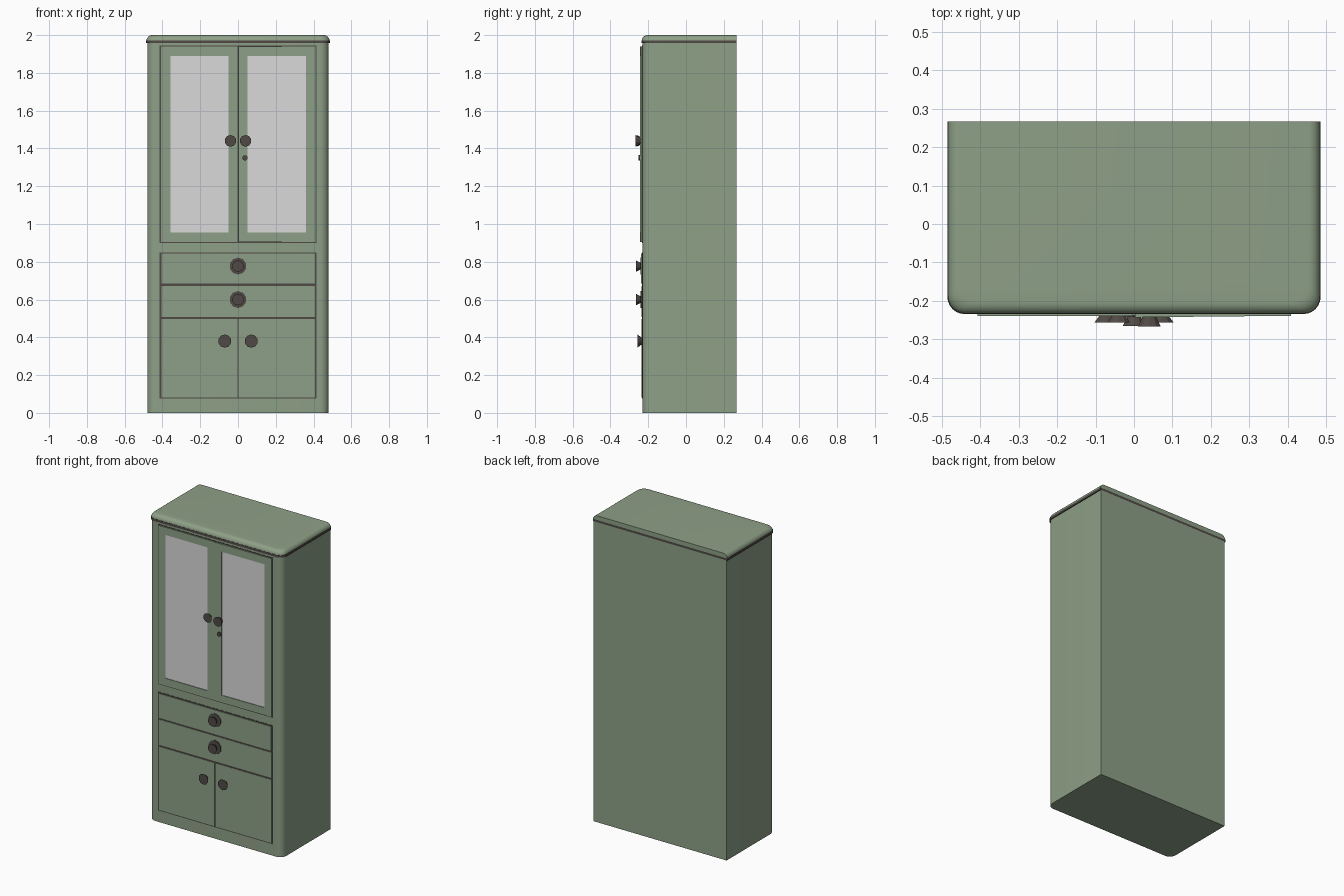
import bpy, bmesh, math
from mathutils import Matrix

if "Cube" in bpy.data.objects:
    bpy.data.objects.remove(bpy.data.objects["Cube"])


def material(name, rgb):
    m = bpy.data.materials.new(name)
    m.diffuse_color = (*rgb, 1)
    m.use_nodes = True
    m.node_tree.nodes["Principled BSDF"].inputs["Base Color"].default_value = m.diffuse_color
    return m


GREEN = material("sage green paint", (0.27, 0.352, 0.242))
DARK = material("dark bronze", (0.082, 0.068, 0.061))
GLASS = material("pale grey glass", (0.70, 0.70, 0.70))
BACK = 0.267
FRONT = -0.2315


def finish(name, bm, mats, smooth=False):
    bmesh.ops.recalc_face_normals(bm, faces=bm.faces)
    me = bpy.data.meshes.new(name)
    bm.to_mesh(me)
    bm.free()
    for m in mats:
        me.materials.append(m)
    ob = bpy.data.objects.new(name, me)
    bpy.context.collection.objects.link(ob)
    if smooth:
        bpy.ops.object.select_all(action='DESELECT')
        ob.select_set(True)
        bpy.context.view_layer.objects.active = ob
        bpy.ops.object.shade_smooth_by_angle(angle=math.radians(35))
    return ob


def outline(hw, front, r, n=6):
    """Plan outline: square back corners, rounded front corners."""
    right = [(hw, BACK)]
    for i in range(n + 1):
        a = math.pi / 2 * i / n
        right.append((hw - r + r * math.cos(a), front + r - r * math.sin(a)))
    return right + [(-x, y) for x, y in reversed(right)]


def loft(name, hw, front, layers, mat):
    """Stack outlines given as (height, inset)."""
    bm = bmesh.new()
    rings = []
    for z, d in layers:
        pts = outline(hw - d, front + d, 0.045)
        rings.append([bm.verts.new((x, y, z)) for x, y in pts])
    for a, b in zip(rings, rings[1:]):
        for i in range(len(a)):
            j = (i + 1) % len(a)
            bm.faces.new((a[i], a[j], b[j], b[i]))
    bm.faces.new(rings[0])
    bm.faces.new(rings[-1])
    return finish(name, bm, [mat], True)


def box(x0, x1, y0, y1, z0, z1):
    bm = bmesh.new()
    bmesh.ops.create_cube(bm, size=1)
    for v in bm.verts:
        v.co = ((x0 + x1) / 2 + v.co.x * (x1 - x0),
                (y0 + y1) / 2 + v.co.y * (y1 - y0),
                (z0 + z1) / 2 + v.co.z * (z1 - z0))
    return bm


def panel(name, x0, x1, z0, z1, y=-0.2355, mat=GREEN):
    return finish(name, box(x0, x1, y, -0.225, z0, z1), [mat])


def glass_door(name, x0, x1, z0, z1, swing=0.0):
    bm = box(x0, x1, -0.239, -0.225, z0, z1)
    bm.normal_update()
    face = min(bm.faces, key=lambda f: f.calc_center_median().y)
    bmesh.ops.inset_individual(bm, faces=[face], thickness=0.07, depth=0)
    # sink the pane with a step around it
    ret = bmesh.ops.extrude_discrete_faces(bm, faces=[face])
    pane = ret["faces"][0]
    for v in pane.verts:
        v.co.y += 0.004
    pane.material_index = 1
    # slightly ajar: centre edge comes forward
    for v in bm.verts:
        if v.co.y < -0.23:
            v.co.y -= swing * (x1 - v.co.x) / (x1 - x0)
    return finish(name, bm, [GREEN, GLASS])


def cone(name, x, z, r_back, r_tip, y_back, y_tip, n=10):
    bm = bmesh.new()
    bmesh.ops.create_cone(bm, cap_ends=True, segments=n, radius1=r_back,
                          radius2=r_tip, depth=y_back - y_tip)
    bm.transform(Matrix.Translation((x, (y_back + y_tip) / 2, z))
                 @ Matrix.Rotation(math.pi / 2, 4, 'X'))
    return finish(name, bm, [DARK])


# carcass, dark moulding and rounded cap
loft("cabinet_body", 0.48, FRONT, [(0, 0), (1.958, 0)], GREEN)
loft("top_moulding", 0.486, -0.2345, [(1.957, 0), (1.972, 0)], DARK)
arc = [(1.972 + 0.028 * math.sin(a), 0.03 * (1 - math.cos(a)))
       for a in (math.pi / 2 * i / 6 for i in range(7))]
loft("top_cap", 0.484, -0.2335, arc, GREEN)

# dark gaps behind the fronts
panel("upper_gap", -0.415, 0.415, 0.9, 1.945, -0.2328, DARK)
panel("lower_gap", -0.415, 0.415, 0.075, 0.85, -0.2328, DARK)

# fronts
glass_door("upper_door_left", -0.407, -0.002, 0.905, 1.94)
glass_door("upper_door_right", 0.002, 0.409, 0.905, 1.94, 0.004)
panel("upper_drawer", -0.405, 0.407, 0.685, 0.843, -0.2385)
panel("lower_drawer", -0.405, 0.407, 0.507, 0.673)
panel("lower_door_left", -0.405, -0.003, 0.082, 0.496)
panel("lower_door_right", 0.003, 0.407, 0.082, 0.496)

# flared knobs
for side, s, tip in (("left", -1, -0.257), ("right", 1, -0.267)):
    cone("upper_knob_" + side, s * 0.04, 1.44, 0.016, 0.031, -0.236, tip)
    cone("lower_knob_" + side, s * 0.07, 0.38, 0.016, 0.035, -0.232, -0.257)
for label, z in (("upper", 0.777), ("lower", 0.6)):
    cone(label + "_drawer_rosette", 0, z, 0.045, 0.045, -0.235, -0.2415)
    cone(label + "_drawer_knob", 0, z, 0.016, 0.031, -0.238, -0.266)

# keyhole boss
cone("keyhole_boss", 0.037, 1.35, 0.014, 0.014, -0.236, -0.251)
